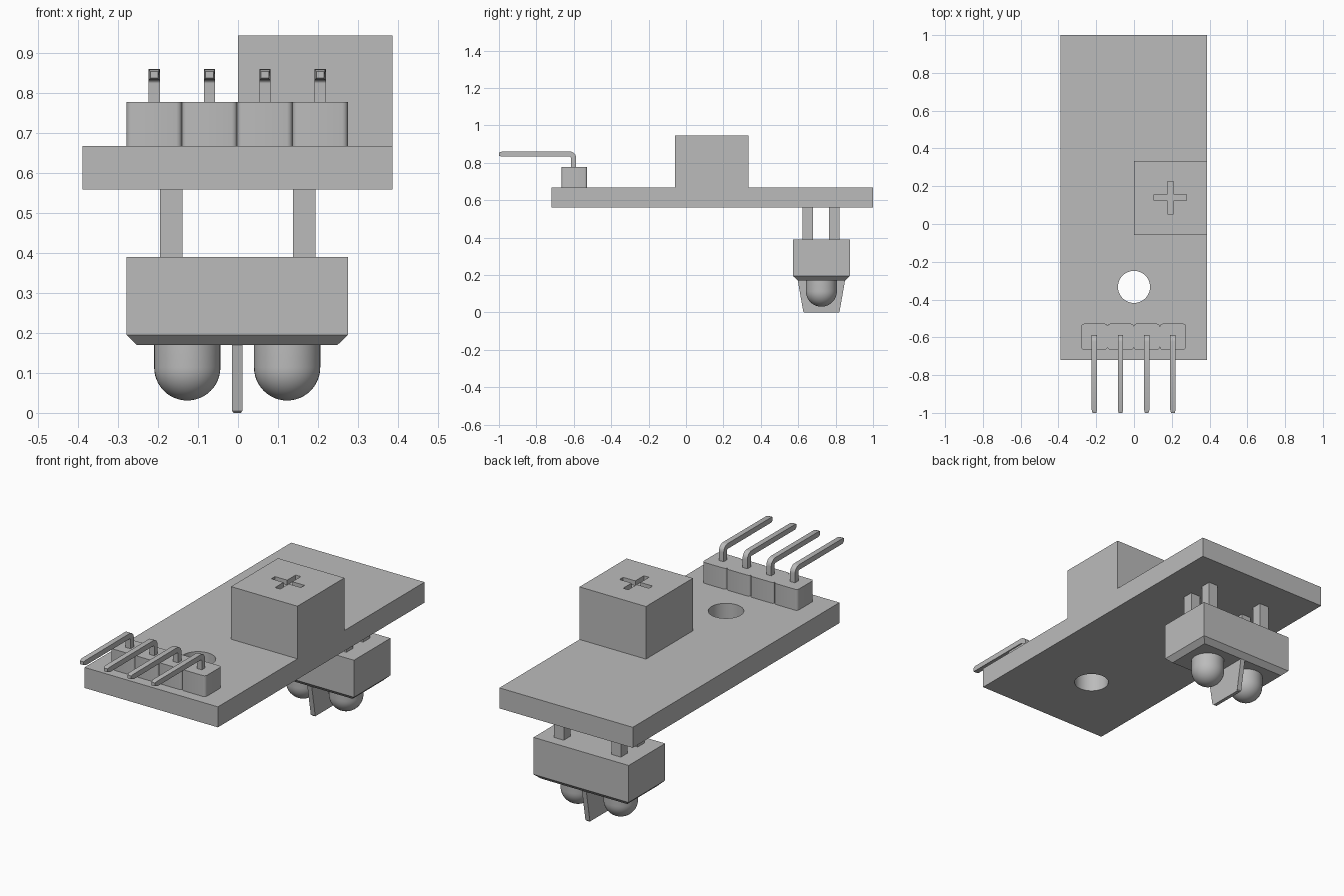
import bpy, bmesh, math
from mathutils import Vector

cube = bpy.data.objects.get("Cube")
if cube:
    bpy.data.objects.remove(cube, do_unlink=True)

grey = bpy.data.materials.new("plain grey")
grey.use_nodes = True
COLOUR = (0.5, 0.5, 0.5, 1)
grey.diffuse_color = COLOUR
grey.node_tree.nodes["Principled BSDF"].inputs["Base Color"].default_value = COLOUR


def finish(name, bm, smooth=False):
    bmesh.ops.recalc_face_normals(bm, faces=bm.faces)
    mesh = bpy.data.meshes.new(name)
    bm.to_mesh(mesh)
    bm.free()
    mesh.materials.append(grey)
    ob = bpy.data.objects.new(name, mesh)
    bpy.context.collection.objects.link(ob)
    if smooth:
        bpy.ops.object.select_all(action='DESELECT')
        ob.select_set(True)
        bpy.context.view_layer.objects.active = ob
        bpy.ops.object.shade_smooth_by_angle(angle=math.radians(35))
    return ob


def box_mesh(lo, hi):
    lo, hi = Vector(lo), Vector(hi)
    bm = bmesh.new()
    bmesh.ops.create_cube(bm, size=1)
    bmesh.ops.scale(bm, vec=hi - lo, verts=bm.verts)
    bmesh.ops.translate(bm, vec=(lo + hi) / 2, verts=bm.verts)
    return bm


def box(name, lo, hi):
    return finish(name, box_mesh(lo, hi))


def side_profile(points, x0, x1):
    """Extrude a (y, z) outline from x0 to x1."""
    bm = bmesh.new()
    face = bm.faces.new([bm.verts.new((x0, y, z)) for y, z in points])
    moved = bmesh.ops.extrude_face_region(bm, geom=[face])["geom"]
    bmesh.ops.translate(bm, vec=(x1 - x0, 0, 0),
                        verts=[g for g in moved if isinstance(g, bmesh.types.BMVert)])
    return bm


def cut(ob, cutter):
    mod = ob.modifiers.new("cut", 'BOOLEAN')
    mod.operation, mod.solver, mod.object = 'DIFFERENCE', 'EXACT', cutter
    bpy.context.view_layer.objects.active = ob
    bpy.ops.object.modifier_apply(modifier=mod.name)
    bpy.data.objects.remove(cutter, do_unlink=True)


# Circuit board with a round mounting hole
board = box("board", (-0.39, -0.72, 0.56), (0.387, 1.0, 0.668))
bm = bmesh.new()
bmesh.ops.create_cone(bm, cap_ends=True, segments=48, radius1=0.085, radius2=0.085, depth=0.4)
bmesh.ops.translate(bm, vec=(0, -0.333, 0.6), verts=bm.verts)
cut(board, finish("hole_cutter", bm))
bpy.context.view_layer.objects.active = board
board.select_set(True)
bpy.ops.object.shade_smooth_by_angle(angle=math.radians(35))

# Adjuster block with a cross-shaped screwdriver slot
block = box("adjuster_block", (0, -0.058, 0.668), (0.387, 0.333, 0.945))
cx, cy, arm, half = 0.193, 0.14, 0.086, 0.015
for dx, dy in ((arm, half), (half, arm)):
    cut(block, box("slot_cutter", (cx - dx, cy - dy, 0.92), (cx + dx, cy + dy, 1)))

# Pin header: four chamfered blocks, each carrying a bent pin
PITCH = 0.1385
for i in range(4):
    x = -0.002 + (i - 1.5) * PITCH
    bm = box_mesh((x - PITCH / 2, -0.665, 0.668), (x + PITCH / 2, -0.528, 0.778))
    upright = [e for e in bm.edges if abs(e.verts[0].co.z - e.verts[1].co.z) > 0.05]
    bmesh.ops.bevel(bm, geom=upright, offset=0.014, segments=3, profile=0.5, affect='EDGES')
    finish(f"header_block_{i + 1}", bm, smooth=True)

    def bend(radius):
        turn = [math.pi / 2 * k / 6 for k in range(7)]
        return [(-0.623 + radius * math.sin(a), 0.825 + radius * math.cos(a)) for a in turn]

    outline = ([(-1.0, 0.855), (-0.985, 0.86)] + bend(0.036) + [(-0.587, 0.77), (-0.615, 0.77)]
               + bend(0.008)[::-1] + [(-0.985, 0.833), (-1.0, 0.838)])
    bm = side_profile(outline, x - 0.014, x + 0.014)
    for v in bm.verts:
        if v.co.y < -0.99:
            v.co.x = x + (v.co.x - x) * 0.7
    finish(f"bent_pin_{i + 1}", bm, smooth=True)

# Sensor housing with a chamfered lower rim
bm = box_mesh((-0.279, 0.572, 0.17), (0.275, 0.876, 0.39))
bmesh.ops.bisect_plane(bm, geom=bm.verts[:] + bm.edges[:] + bm.faces[:],
                       plane_co=(0, 0, 0.195), plane_no=(0, 0, 1))
for v in bm.verts:
    if v.co.z < 0.18:
        v.co.x -= math.copysign(0.026, v.co.x)
        v.co.y -= math.copysign(0.026, v.co.y - 0.724)
finish("sensor_housing", bm)

# Four legs joining the housing to the board
for side, x in (("right", -0.167), ("left", 0.166)):
    for place, y in (("front", 0.652), ("back", 0.792)):
        box(f"{place}_{side}_leg", (x - 0.028, y - 0.028, 0.38), (x + 0.028, y + 0.028, 0.57))

# Two round-ended lamps under the housing
R = 0.083
for side, x in (("right", -0.127), ("left", 0.123)):
    bm = bmesh.new()
    path = [(R, 0.18)] + [(R * math.cos(a), 0.114 - R * math.sin(a))
                          for a in (math.pi / 2 * k / 12 for k in range(13))]
    verts = [bm.verts.new((x + r, 0.724, z)) for r, z in path]
    edges = [bm.edges.new(pair) for pair in zip(verts, verts[1:])]
    bmesh.ops.spin(bm, geom=verts + edges, cent=(x, 0.724, 0), axis=(0, 0, 1),
                   angle=math.tau, steps=40)
    bmesh.ops.remove_doubles(bm, verts=bm.verts, dist=0.0005)
    finish(f"{side}_lamp", bm, smooth=True)

# Tapered divider fin between the lamps
fin = side_profile([(0.596, 0.18), (0.852, 0.18), (0.821, 0.005), (0.816, 0),
                    (0.632, 0), (0.627, 0.005)], -0.015, 0.011)
for v in fin.verts:
    if v.co.z < 0.001:
        v.co.x = -0.002 + (v.co.x + 0.002) * 0.7
finish("divider_fin", fin)
